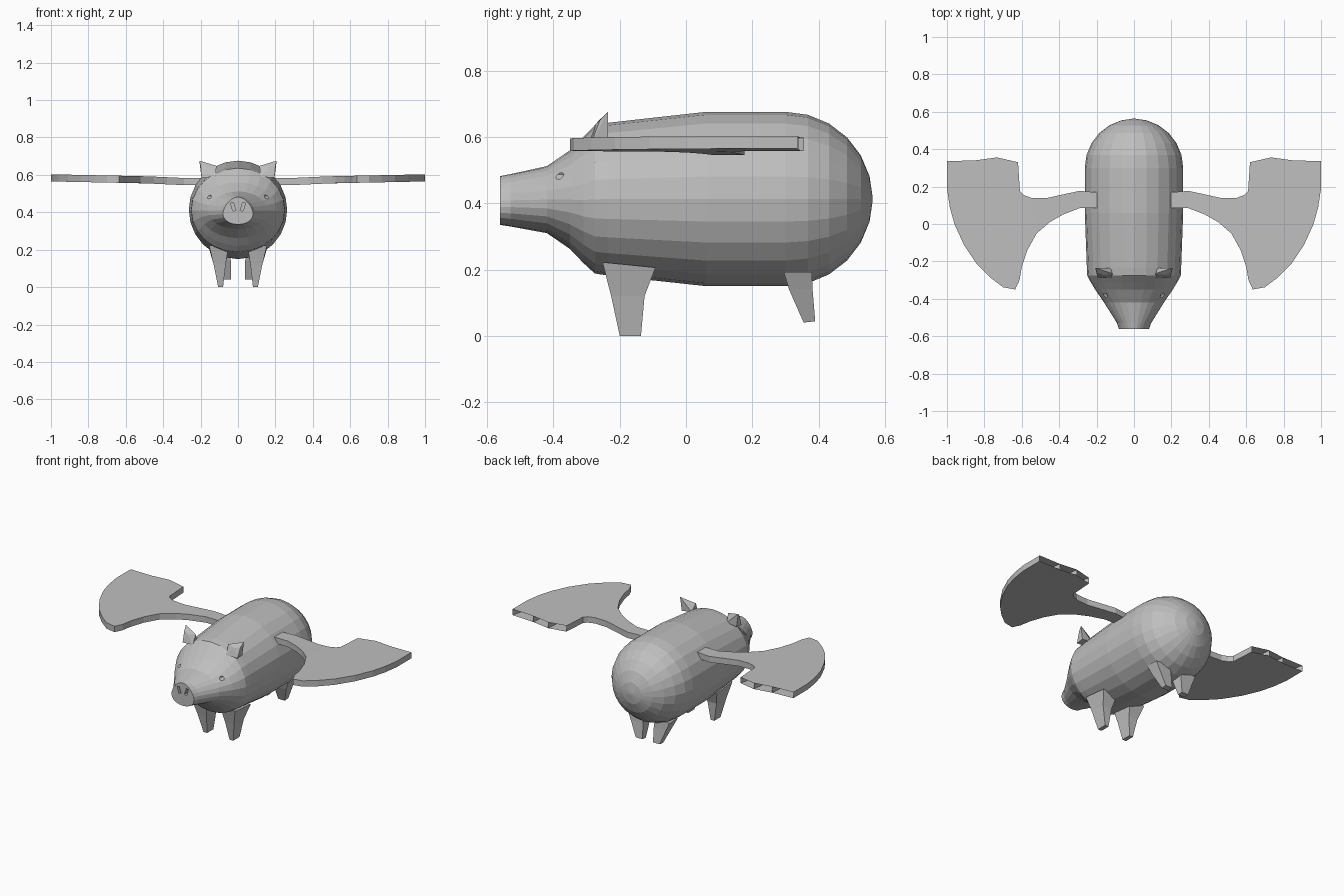
import bpy, bmesh, math
from mathutils import Matrix

if "Cube" in bpy.data.objects:
    bpy.data.objects.remove(bpy.data.objects["Cube"])

grey = bpy.data.materials.new("plain grey")
grey.diffuse_color = (0.52, 0.52, 0.52, 1)
grey.use_nodes = True
grey.node_tree.nodes["Principled BSDF"].inputs["Base Color"].default_value = grey.diffuse_color


def finish(name, bm, mirror=False):
    bmesh.ops.recalc_face_normals(bm, faces=bm.faces)
    me = bpy.data.meshes.new(name)
    bm.to_mesh(me)
    bm.free()
    me.materials.append(grey)
    ob = bpy.data.objects.new(name, me)
    bpy.context.collection.objects.link(ob)
    if mirror:
        ob.modifiers.new("Mirror", 'MIRROR')
    return ob


def loft(bm, rings):
    """Skin closed loops of equal length and cap both ends."""
    loops = [[bm.verts.new(p) for p in r] for r in rings]
    n = len(loops[0])
    for a, b in zip(loops, loops[1:]):
        for i in range(n):
            j = (i + 1) % n
            bm.faces.new((a[i], a[j], b[j], b[i]))
    bm.faces.new(loops[0])
    bm.faces.new(loops[-1])


def ring(y, lo, hi, hw, taper=0.0, n=24):
    zc, rz = (lo + hi) / 2, (hi - lo) / 2
    pts = []
    for i in range(n):
        a = 2 * math.pi * i / n
        s, c = math.sin(a), math.cos(a)
        pts.append((hw * c * (1 - taper * s), y, zc + rz * s))
    return pts


# Body: snout, head, barrel and round rump in one skin
R, ZC = 0.263, 0.413
rings = [ring(-0.562, 0.335, 0.482, 0.078, 0.25),
         ring(-0.53, 0.33, 0.488, 0.09, 0.2),
         ring(-0.42, 0.31, 0.512, 0.16, 0.06),
         ring(-0.35, 0.262, 0.56, 0.208),
         ring(-0.31, 0.22, 0.60, 0.232),
         ring(-0.275, 0.188, 0.636, 0.25),
         ring(-0.235, 0.182, 0.643, 0.252),
         ring(0.06, ZC - R, ZC + R, R)]
for k in range(7):
    a = math.radians(min(15 * k, 88) if k < 6 else 88)
    r = R * math.cos(a)
    rings.append(ring(0.30 + R * math.sin(a), ZC - r, ZC + r, r))
bm = bmesh.new()
loft(bm, rings)
body = finish("body", bm)

# Eye sockets and slanted nostrils, cut into the head
bm = bmesh.new()
for s in (-1, 1):
    eye = Matrix.Translation((s * 0.158, -0.387, 0.487)) @ Matrix.Diagonal((0.019, 0.019, 0.015, 1))
    bmesh.ops.create_uvsphere(bm, u_segments=10, v_segments=6, radius=1, matrix=eye)
    nostril = (Matrix.Translation((s * 0.026, -0.562, 0.43)) @ Matrix.Rotation(s * 0.3, 4, 'Y')
               @ Matrix.Diagonal((0.016, 0.05, 0.045, 1)))
    bmesh.ops.create_cube(bm, size=1, matrix=nostril)
cutter = finish("face_cutter", bm)
cutter.hide_render = True
mod = body.modifiers.new("Sockets", 'BOOLEAN')
mod.operation, mod.solver, mod.object = 'DIFFERENCE', 'EXACT', cutter
bpy.context.view_layer.objects.active = body
bpy.ops.object.modifier_apply(modifier=mod.name)
bpy.data.objects.remove(cutter)


def box_ring(x0, x1, y0, y1, z0, z1=None):
    z1 = z0 if z1 is None else z1
    return [(x0, y0, z0), (x1, y0, z0), (x1, y1, z1), (x0, y1, z1)]


# Tapered legs
bm = bmesh.new()
loft(bm, [box_ring(0.05, 0.155, -0.252, -0.092, 0.222, 0.206),
          box_ring(0.066, 0.13, -0.226, -0.125, 0.12),
          box_ring(0.08, 0.106, -0.20, -0.136, 0.0)])
finish("front_legs", bm, True)
bm = bmesh.new()
loft(bm, [box_ring(0.045, 0.148, 0.295, 0.38, 0.192),
          box_ring(0.038, 0.125, 0.311, 0.382, 0.14),
          box_ring(0.038, 0.085, 0.355, 0.39, 0.04, 0.044)])
finish("back_legs", bm, True)

# Pointed ears
bm = bmesh.new()
ear = [(0.12, -0.29, 0.59), (0.195, -0.285, 0.585), (0.125, -0.235, 0.60), (0.195, -0.235, 0.59),
       (0.115, -0.265, 0.648), (0.165, -0.272, 0.64), (0.207, -0.235, 0.676), (0.20, -0.26, 0.65)]
for p in ear:
    bm.verts.new(p)
bmesh.ops.convex_hull(bm, input=bm.verts)
finish("ears", bm, True)

# Wings: flat outline with feather spikes on the trailing edge
outline = [(0.18, 0.085), (0.29, 0.085), (0.38, 0.05), (0.45, 0.01), (0.52, -0.05), (0.57, -0.14),
           (0.60, -0.23), (0.612, -0.30), (0.635, -0.35), (0.70, -0.338), (0.77, -0.285),
           (0.84, -0.215), (0.91, -0.11), (0.96, 0.0), (0.985, 0.09), (1.0, 0.19), (1.0, 0.336),
           (0.965, 0.2), (0.87, 0.19), (0.85, 0.34), (0.83, 0.195), (0.755, 0.18), (0.732, 0.356),
           (0.715, 0.182), (0.655, 0.18), (0.62, 0.33), (0.61, 0.175), (0.59, 0.155), (0.55, 0.14),
           (0.47, 0.138), (0.38, 0.158), (0.29, 0.177), (0.18, 0.168)]


def wing_z(x):
    if x < 0.28:
        return 0.545
    if x < 0.5:
        return 0.545 + 0.01 * (x - 0.28) / 0.22
    return 0.555 + 0.02 * (x - 0.5)


bm = bmesh.new()
loft(bm, [[(x, y, wing_z(x) + t) for x, y in outline] for t in (0, 0.038)])
bmesh.ops.triangulate(bm, faces=[f for f in bm.faces if len(f.verts) > 4])
finish("wings", bm, True)
